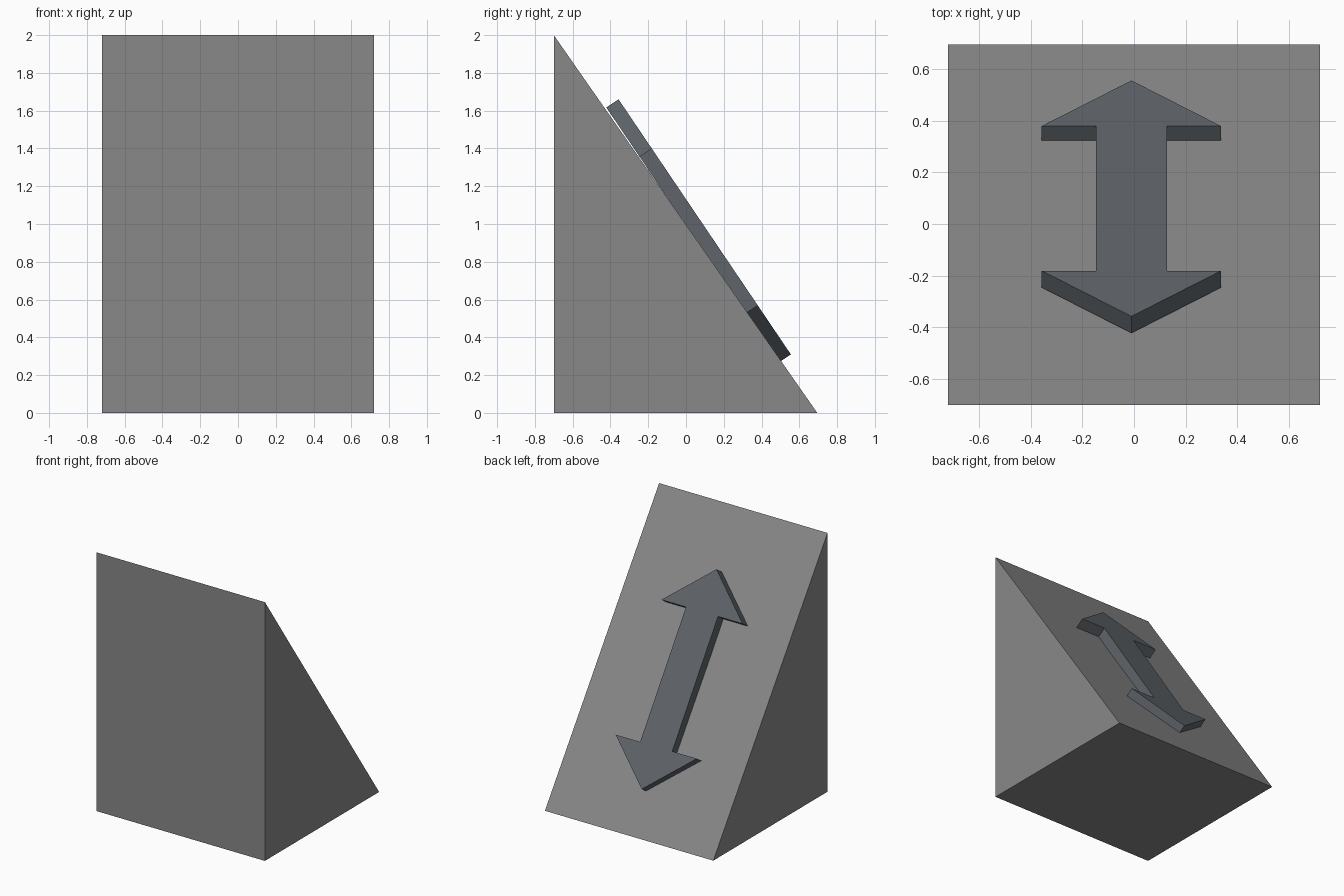
import bpy
import bmesh
from mathutils import Matrix, Vector

cube = bpy.data.objects.get("Cube")
if cube:
    bpy.data.objects.remove(cube, do_unlink=True)


def material(name, rgb):
    mat = bpy.data.materials.new(name)
    mat.use_nodes = True
    mat.diffuse_color = (*rgb, 1)
    mat.node_tree.nodes["Principled BSDF"].inputs["Base Color"].default_value = (*rgb, 1)
    return mat


def prism(name, outline, depth, frame, mat):
    """Extrude a flat outline along its local z and place it with a frame."""
    bm = bmesh.new()
    face = bm.faces.new([bm.verts.new((u, v, 0)) for u, v in outline])
    grown = bmesh.ops.extrude_face_region(bm, geom=[face])["geom"]
    bmesh.ops.translate(bm, vec=(0, 0, depth),
                        verts=[g for g in grown if isinstance(g, bmesh.types.BMVert)])
    bmesh.ops.recalc_face_normals(bm, faces=bm.faces)
    mesh = bpy.data.meshes.new(name)
    bm.to_mesh(mesh)
    bm.free()
    mesh.materials.append(mat)
    obj = bpy.data.objects.new(name, mesh)
    obj.matrix_world = frame
    bpy.context.collection.objects.link(obj)
    return obj


def frame(u, v, w, origin):
    return Matrix.Translation(origin) @ Matrix((u, v, w)).transposed().to_4x4()


grey = material("mid grey", (0.25, 0.25, 0.25))
slate = material("slate grey", (0.115, 0.13, 0.145))

# Wedge body: triangular side profile swept across x
half_width = 0.72
prism("wedge", [(-0.7, 0), (0.695, 0), (-0.7, 2)], 2 * half_width,
      frame(Vector((0, 1, 0)), Vector((0, 0, 1)), Vector((1, 0, 0)), (-half_width, 0, 0)), grey)

# Double-headed arrow: one half outline, repeated by half-turn symmetry
half = [(0.137, -0.5), (0.137, 0.5), (0.347, 0.5), (0, 0.815), (-0.347, 0.5)]
outline = half + [(-u, -v) for u, v in half]
uphill = Vector((0, -0.912, 1.35)).normalized()
across = Vector((-1, 0, 0))
outward = across.cross(uphill)
thickness = 0.078
top_centre = Vector((-0.01, 0.099, 0.985))
prism("double_arrow", outline, thickness,
      frame(across, uphill, outward, top_centre - outward * thickness), slate)
